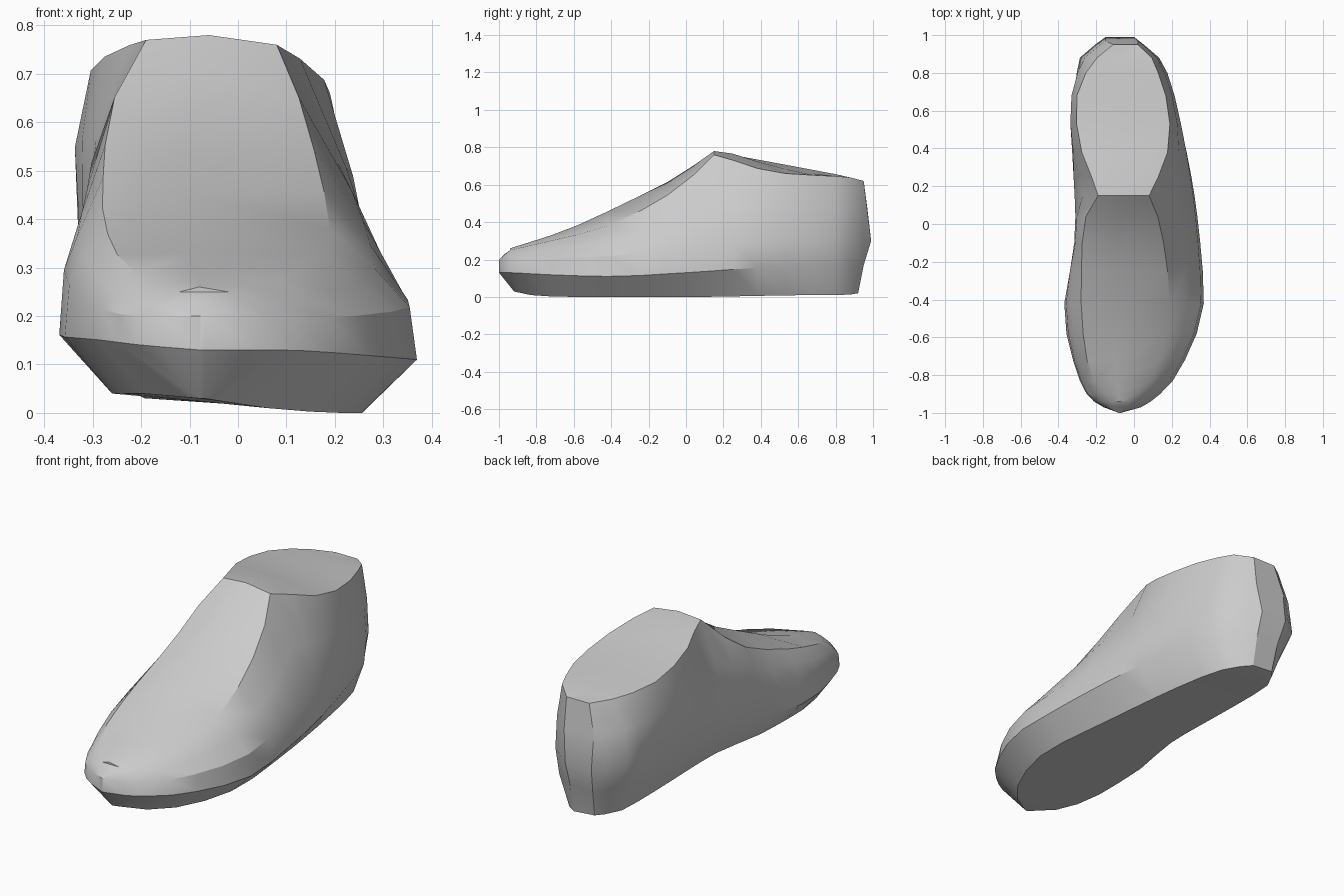
import bpy
import bmesh
import math
from mathutils import Vector

cube = bpy.data.objects.get("Cube")
if cube:
    bpy.data.objects.remove(cube, do_unlink=True)


def make_material(name, color):
    material = bpy.data.materials.new(name)
    material.use_nodes = True
    material.diffuse_color = color
    material.node_tree.nodes["Principled BSDF"].inputs["Base Color"].default_value = color
    return material


def slopes(ys, values):
    """Monotone slopes, so a rail never overshoots its guide points."""
    steps = [(values[i + 1] - values[i]) / (ys[i + 1] - ys[i]) for i in range(len(ys) - 1)]
    inner = [2 * a * b / (a + b) if a * b > 0 else 0 for a, b in zip(steps, steps[1:])]
    return [steps[0]] + inner + [steps[-1]]


def sample(ys, values, y):
    """Cubic value of one coordinate at the station y."""
    tangents = slopes(ys, values)
    i = max(k for k in range(len(ys) - 1) if k == 0 or ys[k] <= y)
    width = ys[i + 1] - ys[i]
    t = (y - ys[i]) / width
    ease = t * t * (3 - 2 * t)
    return (values[i] * (1 - ease) + values[i + 1] * ease
            + width * tangents[i] * t * (1 - t) ** 2
            - width * tangents[i + 1] * t * t * (1 - t))


def rail(points, stations):
    """Run a guide line from toe to heel; it stops at its own two ends."""
    xs, ys, zs = zip(*points)
    result = []
    for station in stations:
        y = min(max(station, ys[0]), ys[-1])
        result.append(Vector((sample(ys, xs, y), y, sample(ys, zs, y))))
    return result


def between(lower, upper, bulge):
    """Rail halfway between two others, pushed outward sideways and up."""
    result = []
    for a, b in zip(lower, upper):
        fullness = min(1, (a - b).length / 0.25)
        result.append((a + b) / 2 + Vector(bulge) * fullness)
    return result


stations = [-1, -.97, -.94, -.9, -.83, -.72, -.58, -.42, -.25, -.1, .04,
            .15, .25, .38, .53, .68, .8, .88, .95, .995]

# Sole edges
sole_in = rail([(-.08, -.92, .03), (-.2, -.82, .04), (-.26, -.6, .04), (-.26, -.35, .04),
                (-.2, .1, .04), (-.21, .6, .04), (-.19, .82, .03), (-.12, .92, .03)], stations)
sole_out = rail([(-.07, -.92, .03), (.06, -.83, .01), (.2, -.62, 0), (.26, -.35, 0),
                 (.23, 0, 0), (.13, .7, .01), (.08, .85, .01), (0, .92, .02)], stations)

# Widest line just above the sole
belt_in = rail([(-.08, -1, .13), (-.2, -.95, .14), (-.28, -.85, .15), (-.37, -.45, .16),
                (-.29, 0, .18), (-.28, .6, .18), (-.25, .83, .18), (-.13, .95, .17)], stations)
belt_out = rail([(-.07, -1, .13), (.06, -.96, .13), (.25, -.76, .12), (.37, -.4, .11),
                 (.34, 0, .13), (.2, .7, .17), (.12, .87, .17), (0, .95, .17)], stations)

# Rim where the side turns into the upper
rim_in = rail([(-.08, -1, .2), (-.19, -.95, .2), (-.27, -.86, .21), (-.36, -.45, .29),
               (-.31, 0, .36), (-.33, .5, .37), (-.29, .87, .33), (-.15, .99, .3)], stations)
rim_out = rail([(-.07, -1, .2), (.05, -.95, .19), (.24, -.75, .2), (.355, -.4, .22),
                (.33, 0, .26), (.21, .7, .3), (.14, .87, .3), (0, .99, .3)], stations)

# Shoulders run over the instep and become the edge of the ankle opening
shoulder_in = rail([(-.12, -.94, .25), (-.24, -.77, .31), (-.28, -.4, .43), (-.27, 0, .61),
                    (-.19, .15, .77), (-.27, .35, .74), (-.31, .62, .69),
                    (-.24, .83, .65), (-.11, .95, .62)], stations)
shoulder_out = rail([(-.02, -.94, .25), (.12, -.77, .29), (.19, -.45, .37), (.14, 0, .61),
                     (.08, .15, .76), (.17, .33, .7), (.19, .53, .66),
                     (.1, .87, .64), (.02, .95, .62)], stations)
ridge = rail([(-.08, -.94, .26), (-.1, -.65, .355), (-.1, -.3, .515), (-.1, 0, .67),
              (-.06, .15, .78), (-.05, .5, .69), (-.05, .95, .62)], stations)

# Flanks filled out between the rim and the shoulders
flank_in = between(rim_in, shoulder_in, (-.02, 0, .01))
flank_out = between(rim_out, shoulder_out, (.01, 0, 0))

rails = [sole_in, belt_in, rim_in, flank_in, shoulder_in, ridge,
         shoulder_out, flank_out, rim_out, belt_out, sole_out]

# Skin the rails into one closed body
bm = bmesh.new()
grid = [[bm.verts.new(point) for point in line] for line in rails]
count = len(grid)
for i in range(count):
    a, b = grid[i], grid[(i + 1) % count]
    for k in range(len(stations) - 1):
        bm.faces.new((a[k], a[k + 1], b[k + 1], b[k]))

# Close toe and heel with strips from side to side
for end in (0, -1):
    loop = [line[end] for line in grid]
    for i in range(count // 2 - 1):
        bm.faces.new((loop[i], loop[i + 1], loop[-2 - i], loop[-1 - i]))
    middle = count // 2
    bm.faces.new(loop[middle - 1:middle + 2])

bmesh.ops.remove_doubles(bm, verts=bm.verts, dist=0.002)
bmesh.ops.recalc_face_normals(bm, faces=bm.faces)
mesh = bpy.data.meshes.new("shoe_form")
bm.to_mesh(mesh)
bm.free()
mesh.materials.append(make_material("plain grey", (0.6, 0.6, 0.6, 1)))

shoe = bpy.data.objects.new("shoe_form", mesh)
bpy.context.collection.objects.link(shoe)
bpy.context.view_layer.objects.active = shoe
shoe.select_set(True)
bpy.ops.object.shade_smooth_by_angle(angle=math.radians(30))
